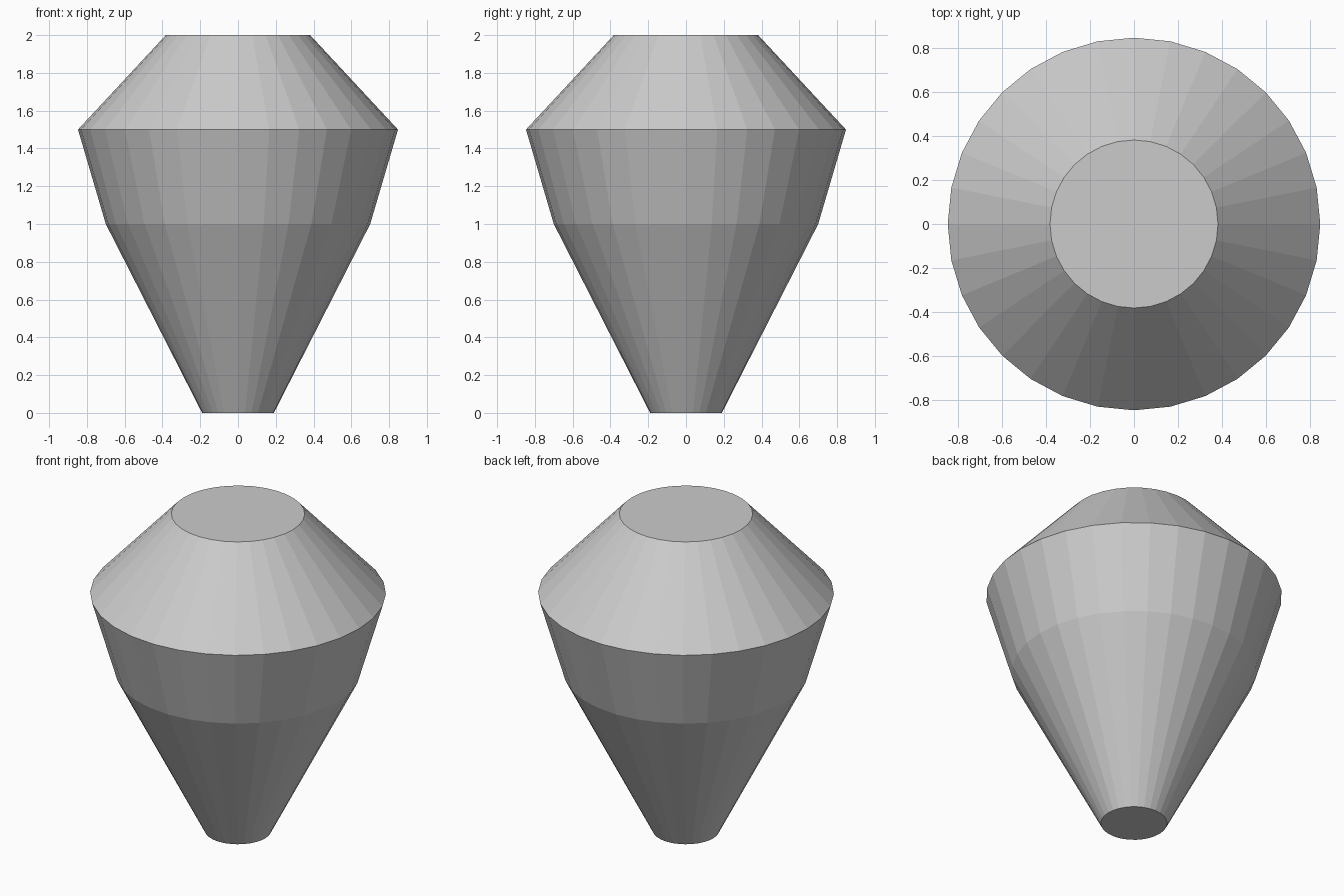
import bpy, bmesh
from math import cos, sin, tau

if "Cube" in bpy.data.objects:
    bpy.data.objects.remove(bpy.data.objects["Cube"])

SIDES = 32
# (radius, height) from the foot to the flat top
PROFILE = [(0.19, 0.0), (0.70, 1.0), (0.847, 1.5), (0.382, 2.0)]

bm = bmesh.new()
rings = [[bm.verts.new((r * cos(tau * i / SIDES), r * sin(tau * i / SIDES), z))
          for i in range(SIDES)] for r, z in PROFILE]

# Faceted walls between neighbouring rings
for low, high in zip(rings, rings[1:]):
    for i in range(SIDES):
        j = (i + 1) % SIDES
        bm.faces.new((low[i], low[j], high[j], high[i]))

# Flat bottom and top caps
bm.faces.new(rings[0][::-1])
bm.faces.new(rings[-1])

mesh = bpy.data.meshes.new("tapered_body")
bm.to_mesh(mesh)
bm.free()
body = bpy.data.objects.new("tapered_body", mesh)
bpy.context.collection.objects.link(body)
